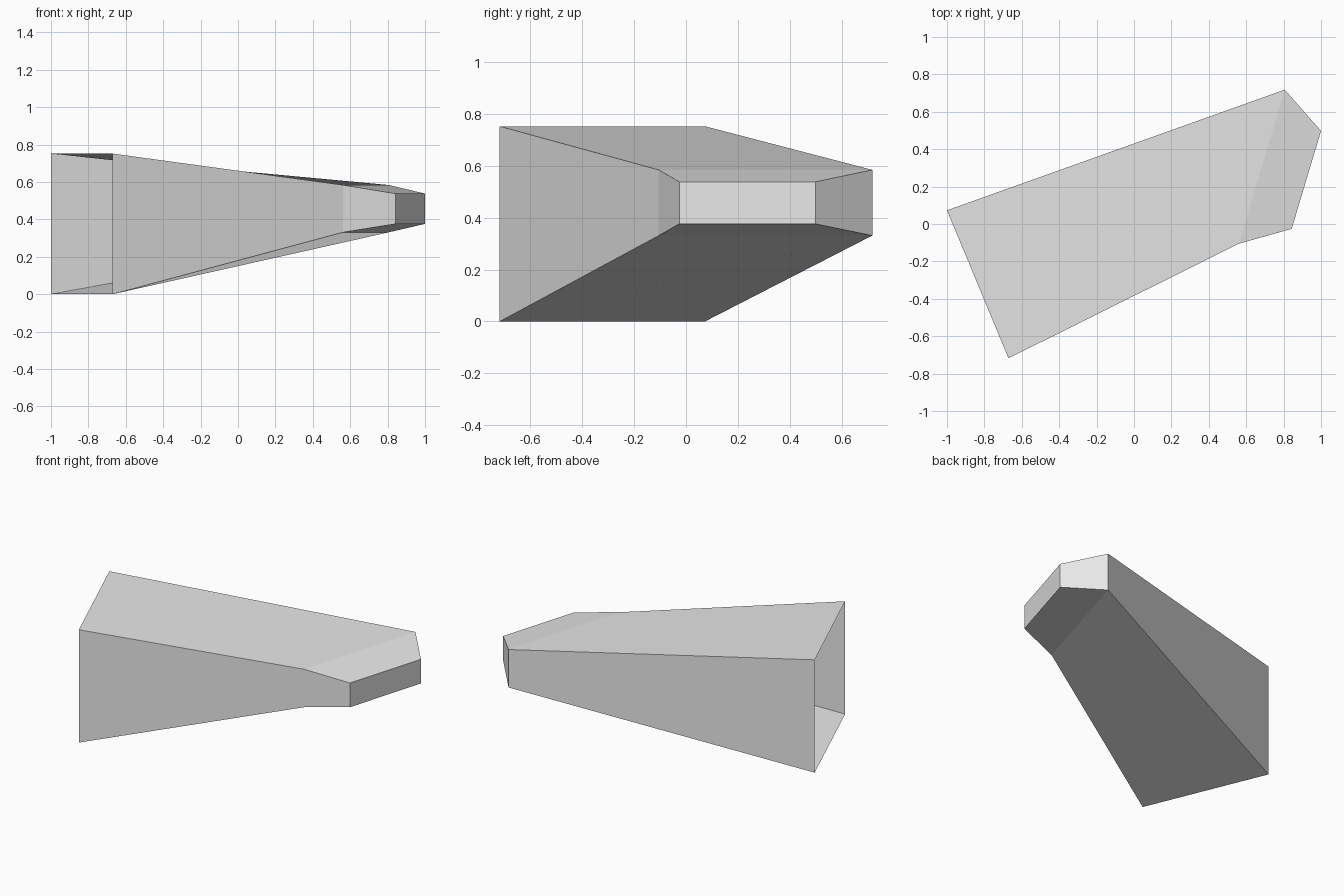
import bpy
import bmesh

cube = bpy.data.objects.get("Cube")
if cube:
    bpy.data.objects.remove(cube, do_unlink=True)

# Plain grey surface
grey = bpy.data.materials.new("light_grey")
grey.use_nodes = True
grey.diffuse_color = (0.8, 0.8, 0.8, 1)
grey.node_tree.nodes["Principled BSDF"].inputs["Base Color"].default_value = (0.8, 0.8, 0.8, 1)

# Heights (low, high) at the open mouth, the shoulder and the tip
MOUTH, SHOULDER, TIP = (0, 0.752), (0.331, 0.584), (0.376, 0.538)

# Plan outline, counterclockwise from the back of the mouth
outline = [
    (-1, 0.073, MOUTH), (-0.671, -0.718, MOUTH),
    (0.561, -0.105, SHOULDER), (0.843, -0.026, TIP),
    (1, 0.498, TIP), (0.806, 0.718, SHOULDER),
]

bm = bmesh.new()
low = [bm.verts.new((x, y, h[0])) for x, y, h in outline]
high = [bm.verts.new((x, y, h[1])) for x, y, h in outline]

# Upright walls, leaving the mouth open
for i in range(1, 6):
    j = (i + 1) % 6
    bm.faces.new((low[i], low[j], high[j], high[i]))

# Roof and floor: a long panel and a short tip panel each
for ring, panels in ((high, ((0, 1, 2, 5), (2, 3, 4, 5))),
                     (low, ((1, 0, 5, 2), (5, 4, 3, 2)))):
    for panel in panels:
        bm.faces.new([ring[k] for k in panel])

mesh = bpy.data.meshes.new("tapered_shell")
bm.to_mesh(mesh)
bm.free()
mesh.materials.append(grey)
shell = bpy.data.objects.new("tapered_shell", mesh)
bpy.context.collection.objects.link(shell)
